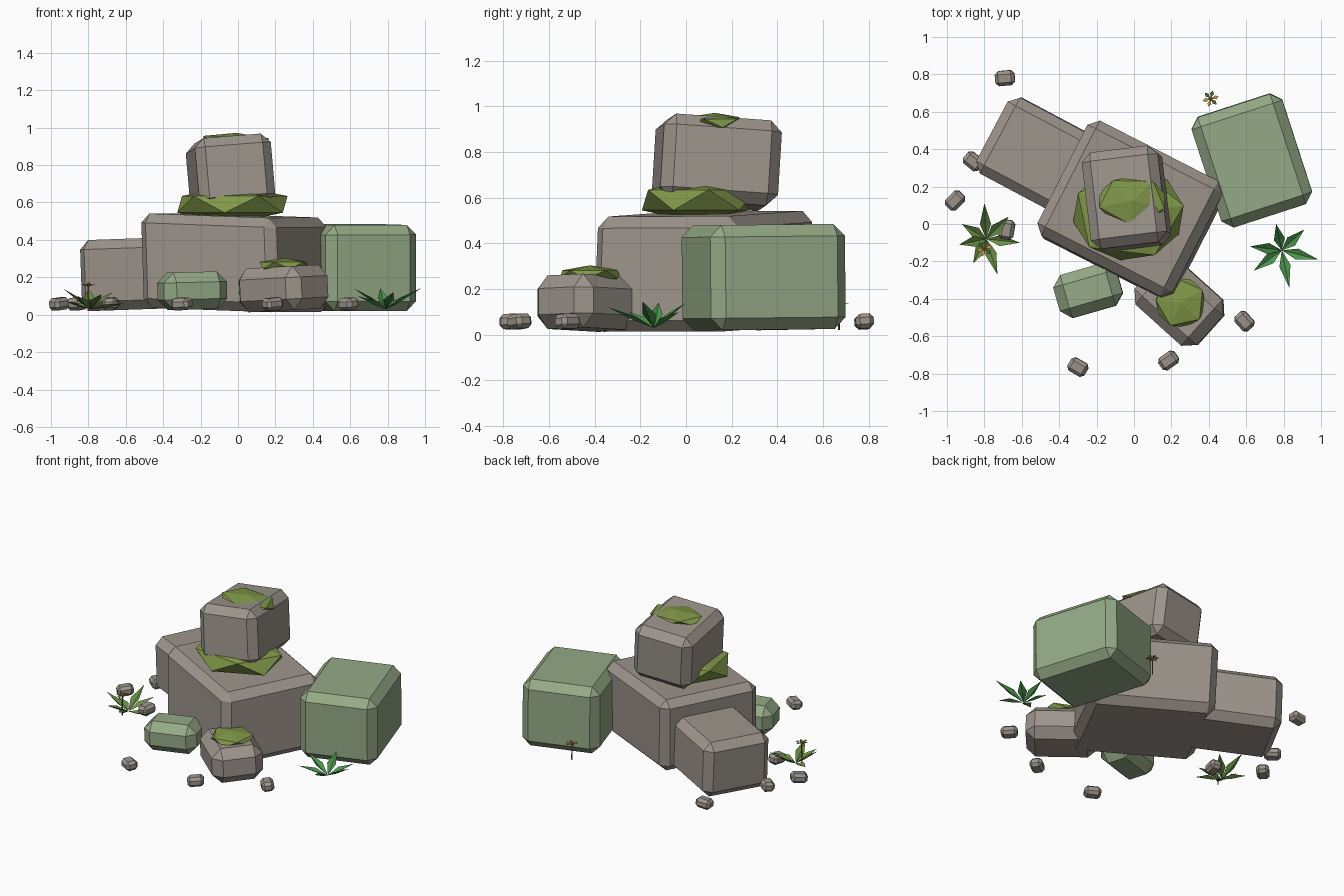
import bpy, bmesh, math
from mathutils import Matrix, Vector

if "Cube" in bpy.data.objects:
    bpy.data.objects.remove(bpy.data.objects["Cube"])

R = math.radians


def material(name, col):
    m = bpy.data.materials.new(name)
    m.diffuse_color = (*col, 1)
    m.use_nodes = True
    m.node_tree.nodes["Principled BSDF"].inputs["Base Color"].default_value = m.diffuse_color
    return m


STONE = material("warm grey stone", (0.335, 0.30, 0.262))
GREEN = material("mossy green stone", (0.30, 0.40, 0.24))
MOSS = material("moss", (0.215, 0.31, 0.065))
LEAF = material("leaf green", (0.07, 0.30, 0.07))
OLIVE = material("olive leaf", (0.14, 0.27, 0.06))
PETAL = material("orange petal", (0.60, 0.32, 0.06))
HEART = material("flower heart", (0.42, 0.24, 0.03))
STEM = material("stem", (0.08, 0.14, 0.03))


def finish(bm, name, mats):
    me = bpy.data.meshes.new(name)
    bm.to_mesh(me)
    bm.free()
    for m in mats:
        me.materials.append(m)
    ob = bpy.data.objects.new(name, me)
    bpy.context.collection.objects.link(ob)
    return ob


def place(loc, yaw=0, tx=0, ty=0):
    """World tilt about x and y applied after the yaw."""
    return (Matrix.Translation(loc) @ Matrix.Rotation(R(ty), 4, 'Y')
            @ Matrix.Rotation(R(tx), 4, 'X') @ Matrix.Rotation(R(yaw), 4, 'Z'))


def rock(name, mat, loc, size, yaw, tx=0, ty=0, chamfer=0.05, lean=(0, 0)):
    bm = bmesh.new()
    bmesh.ops.create_cube(bm, size=1, matrix=Matrix.Diagonal((*size, 1)))
    bmesh.ops.bevel(bm, geom=bm.edges[:], offset=chamfer, segments=1,
                    profile=0.5, affect='EDGES')
    bm.transform(place(loc, yaw, tx, ty))
    for v in bm.verts:
        t = (v.co.z - loc[2]) / size[2]
        v.co.x += lean[0] * t
        v.co.y += lean[1] * t
    finish(bm, name, [mat])


def moss(name, loc, radii, yaw, tx=0, ty=0):
    bm = bmesh.new()
    bmesh.ops.create_icosphere(bm, subdivisions=1, radius=1)
    bm.transform(Matrix.Rotation(R(yaw), 4, 'Z'))
    bm.transform(place(loc, 0, tx, ty) @ Matrix.Diagonal((*radii, 1)))
    finish(bm, name, [MOSS])


def plant(name, mat, base, tips):
    """Fan of creased leaves from a common base to the listed tips."""
    bm = bmesh.new()
    b = Vector(base)
    for t in tips:
        t = Vector(t)
        d = t - b
        side = Vector((-d.y, d.x, 0)).normalized() * 0.03
        mid = b + d * 0.42
        pts = [b, mid + side + Vector((0, 0, 0.012)), t,
               mid - side + Vector((0, 0, 0.012)), mid - Vector((0, 0, 0.006))]
        v = [bm.verts.new(p) for p in pts]
        for f in ((0, 4, 1), (1, 4, 2), (2, 4, 3), (3, 4, 0)):
            bm.faces.new([v[i] for i in f])
    finish(bm, name, [mat])


def flower(name, x, y, z):
    bm = bmesh.new()
    # stem
    bmesh.ops.create_cone(bm, cap_ends=True, segments=4, radius1=0.005, radius2=0.004,
                          depth=z - 0.02,
                          matrix=Matrix.Translation((x, y, (z + 0.02) / 2)))
    n = len(bm.faces)
    # petals
    for k in range(6):
        m = place((x, y, z)) @ Matrix.Rotation(R(60 * k + 15), 4, 'Z')
        pts = ((0.006, 0, 0), (0.028, -0.011, 0.008), (0.044, 0, 0.006), (0.028, 0.011, 0.008))
        bm.faces.new([bm.verts.new(m @ Vector(p)) for p in pts])
    bm.faces.ensure_lookup_table()
    for f in bm.faces[n:]:
        f.material_index = 1
    n = len(bm.faces)
    # heart
    bmesh.ops.create_icosphere(bm, subdivisions=1, radius=0.013,
                               matrix=Matrix.Translation((x, y, z + 0.006)))
    bm.faces.ensure_lookup_table()
    for f in bm.faces[n:]:
        f.material_index = 2
    finish(bm, name, [STEM, PETAL, HEART])


# large and small boulders
rock("main_boulder", STONE, (-0.015, 0.075, 0.278), (0.81, 0.69, 0.505), -27, 1, 1.6,
     0.05, (-0.03, 0.03))
rock("cap_boulder", STONE, (-0.04, 0.135, 0.755), (0.41, 0.52, 0.375), 7, -3.5, -5, 0.05)
rock("right_boulder", GREEN, (0.63, 0.34, 0.252), (0.51, 0.62, 0.46), 18, 0.6, 0, 0.052)
rock("back_left_boulder", STONE, (-0.49, 0.355, 0.22), (0.60, 0.46, 0.38), -28, 0, -2, 0.05)
rock("front_right_rock", STONE, (0.243, -0.418, 0.14), (0.45, 0.33, 0.235), -42, 0, -3, 0.06)
rock("front_left_rock", GREEN, (-0.245, -0.355, 0.128), (0.35, 0.24, 0.20), 16, 0, -1.5, 0.055)

# moss cushions
moss("moss_under_cap", (-0.03, 0.055, 0.59), (0.335, 0.28, 0.1), 10)
moss("moss_on_cap", (-0.01, 0.125, 0.932), (0.205, 0.145, 0.04), -20, 0, 2)
moss("moss_on_rock", (0.25, -0.42, 0.264), (0.15, 0.15, 0.04), 30)

# scattered pebbles
for i, (x, y, yaw) in enumerate(((-0.69, 0.78, 5), (-0.86, 0.335, -40), (-0.957, 0.125, 45),
                                 (-0.68, -0.03, 80), (-0.30, -0.765, -30),
                                 (0.185, -0.73, 35), (0.59, -0.52, -48))):
    rock(f"pebble_{i + 1}", STONE, (x, y, 0.058), (0.105, 0.08, 0.065), yaw, 4, -4, 0.018)

# leafy plants
plant("right_plant", LEAF, (0.79, -0.14, 0.03),
      ((0.76, 0.0, 0.14), (0.91, -0.03, 0.10), (0.985, -0.19, 0.145), (0.83, -0.34, 0.12),
       (0.64, -0.25, 0.10), (0.62, -0.12, 0.14)))
plant("left_plant", OLIVE, (-0.79, -0.08, 0.03),
      ((-0.80, 0.11, 0.14), (-0.67, 0.04, 0.12), (-0.61, -0.10, 0.06), (-0.73, -0.27, 0.11),
       (-0.86, -0.21, 0.10), (-0.935, -0.11, 0.14), (-0.92, 0.0, 0.07)))

# flowers
flower("left_flower", -0.80, -0.13, 0.155)
flower("back_flower", 0.41, 0.67, 0.13)
